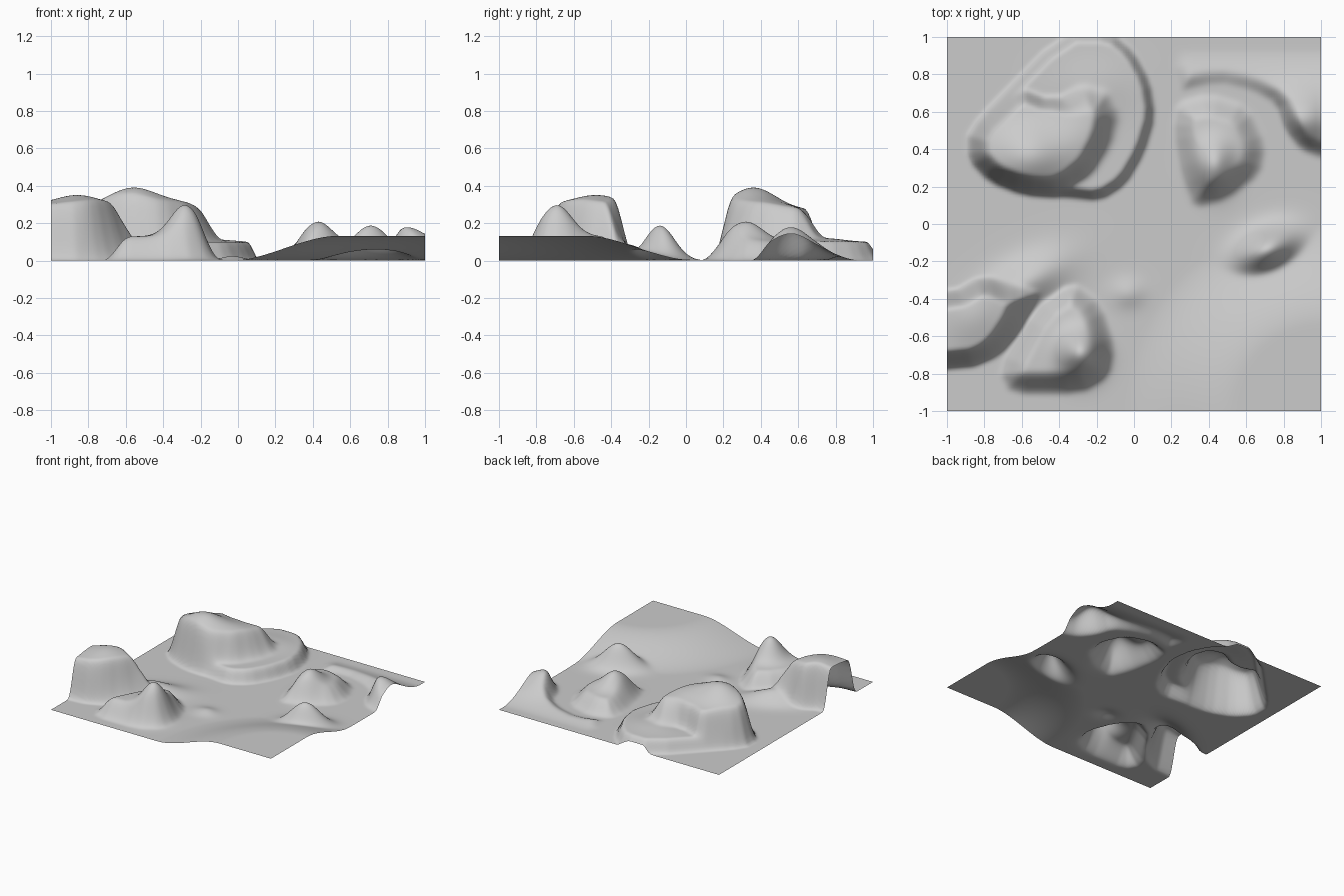
import bpy, bmesh, math

if "Cube" in bpy.data.objects:
    bpy.data.objects.remove(bpy.data.objects["Cube"])

N = 144  # grid cells per side


def smooth(t):
    t = max(0.0, min(1.0, t))
    return t * t * (3 - 2 * t)


def rounded(poly):
    """Cut the corners of an outline once."""
    out = []
    for (ax, ay), (bx, by) in zip(poly, poly[1:] + poly[:1]):
        out += [(ax + (bx - ax) * t, ay + (by - ay) * t) for t in (.2, .8)]
    return out


def inside_distance(x, y, poly):
    """Signed distance to an outline, positive inside."""
    best, inside = 9.0, False
    for (ax, ay), (bx, by) in zip(poly, poly[1:] + poly[:1]):
        dx, dy = bx - ax, by - ay
        t = max(0, min(1, ((x - ax) * dx + (y - ay) * dy) / (dx * dx + dy * dy)))
        best = min(best, math.hypot(x - ax - t * dx, y - ay - t * dy))
        if (ay > y) != (by > y) and x < ax + (y - ay) / dy * dx:
            inside = not inside
    return best if inside else -best


def mesa(x, y, poly, h, w):
    return h * smooth(inside_distance(x, y, poly) / w)


def bump(x, y, cx, cy, sx, sy, h, ang=0):
    c, s = math.cos(math.radians(ang)), math.sin(math.radians(ang))
    u = ((x - cx) * c + (y - cy) * s) / sx
    v = ((y - cy) * c - (x - cx) * s) / sy
    return h * math.exp(-0.5 * (u * u + v * v))


# Base outlines of the steep-sided landforms
TERRACE = rounded([(-.89, .51), (-.89, .34), (-.78, .23), (-.6, .15), (-.38, .14),
                   (-.18, .12), (-.04, .21), (.06, .38), (.12, .58), (.09, .77),
                   (0, .93), (-.12, 1.03), (-.38, 1.03)])
SUMMIT = rounded([(-.89, .51), (-.89, .34), (-.78, .22), (-.6, .15), (-.38, .13),
                  (-.18, .2), (-.04, .38), (.02, .6), (-.08, .8), (-.3, .82),
                  (-.44, .7), (-.62, .77)])
LEFT_MESA = rounded([(-1.4, -.77), (-.9, -.78), (-.71, -.71), (-.58, -.6),
                     (-.5, -.46), (-.44, -.34), (-.6, -.26), (-.82, -.27),
                     (-.97, -.36), (-1.4, -.37)])
SHOULDER = rounded([(-.74, -.78), (-.67, -.92), (-.28, -.92), (-.12, -.82),
                    (-.09, -.66), (-.16, -.42), (-.33, -.28), (-.55, -.42)])
RIGHT_HILL = rounded([(.19, .5), (.24, .25), (.31, .07), (.5, .12), (.69, .26),
                      (.72, .43), (.62, .64), (.4, .71), (.22, .66)])
RIDGE = rounded([(.2, .69), (.45, .75), (.62, .71), (.75, .64), (.8, .5),
                 (.88, .39), (1.0, .34), (1.4, .3), (1.4, 1.4), (.2, 1.4)])


def height(x, y):
    parts = []
    # big back-left hill: low terrace and tall summit, gentler to the east
    parts.append(mesa(x, y, TERRACE, .10, .06)
                 + bump(x, y, -.22, .74, .14, .1, .02))
    k = smooth(inside_distance(x, y, SUMMIT) / (.11 + .15 * smooth((x + .5) / .4)))
    parts.append(k * (.27 + bump(x, y, -.56, .36, .14, .12, .12)
                      + bump(x, y, -.3, .45, .1, .12, .03)))
    # front-left mesa, cut by the left border
    parts.append(mesa(x, y, LEFT_MESA, .295, .1 + .1 * smooth((x + .85) / .25)) *
                 (1 + bump(x, y, -.86, -.48, .12, .13, .19)))
    parts.append(bump(x, y, -.6, -.33, .17, .08, .09, 30))
    # pointed hill with a broad shoulder
    parts.append(mesa(x, y, SHOULDER, .13, .14)
                 + bump(x, y, -.285, -.69, .075, .08, .17))
    # right hill
    parts.append(mesa(x, y, RIGHT_HILL, .10, .14)
                 + bump(x, y, .43, .32, .07, .09, .11))
    # small right peak and tiny mounds
    parts.append(bump(x, y, .71, -.14, .11, .07, .19, 25))
    parts.append(bump(x, y, -.03, -.37, .06, .05, .025))
    parts.append(bump(x, y, .52, -.5, .06, .05, .03))
    # low ridge along the back right, steep to the south
    fall = 1 - smooth((y - .7) / .24)
    top = .05 + bump(x, y, .9, .56, .12, .1, .13)
    parts.append(mesa(x, y, RIDGE, 1, .1) * top * fall)
    # broad rise at the front-right corner
    r = math.hypot(x - 1, y + 1)
    parts.append(.133 * smooth((1.04 - r) / .58))
    return sum(max(p, 0) ** 4 for p in parts) ** .25 + .005


bm = bmesh.new()
bmesh.ops.create_grid(bm, x_segments=N, y_segments=N, size=1)
for v in bm.verts:
    v.co.z = height(v.co.x, v.co.y)
# soften the creases
for _ in range(2):
    soft = [0.5 * v.co.z + 0.5 * sum(e.other_vert(v).co.z for e in v.link_edges)
            / len(v.link_edges) for v in bm.verts]
    for v, z in zip(bm.verts, soft):
        v.co.z = z
low = min(v.co.z for v in bm.verts)
for v in bm.verts:
    v.co.z -= low
for f in bm.faces:
    f.smooth = True
mesh = bpy.data.meshes.new("terrain")
bm.to_mesh(mesh)
bm.free()
terrain = bpy.data.objects.new("terrain", mesh)
bpy.context.collection.objects.link(terrain)
